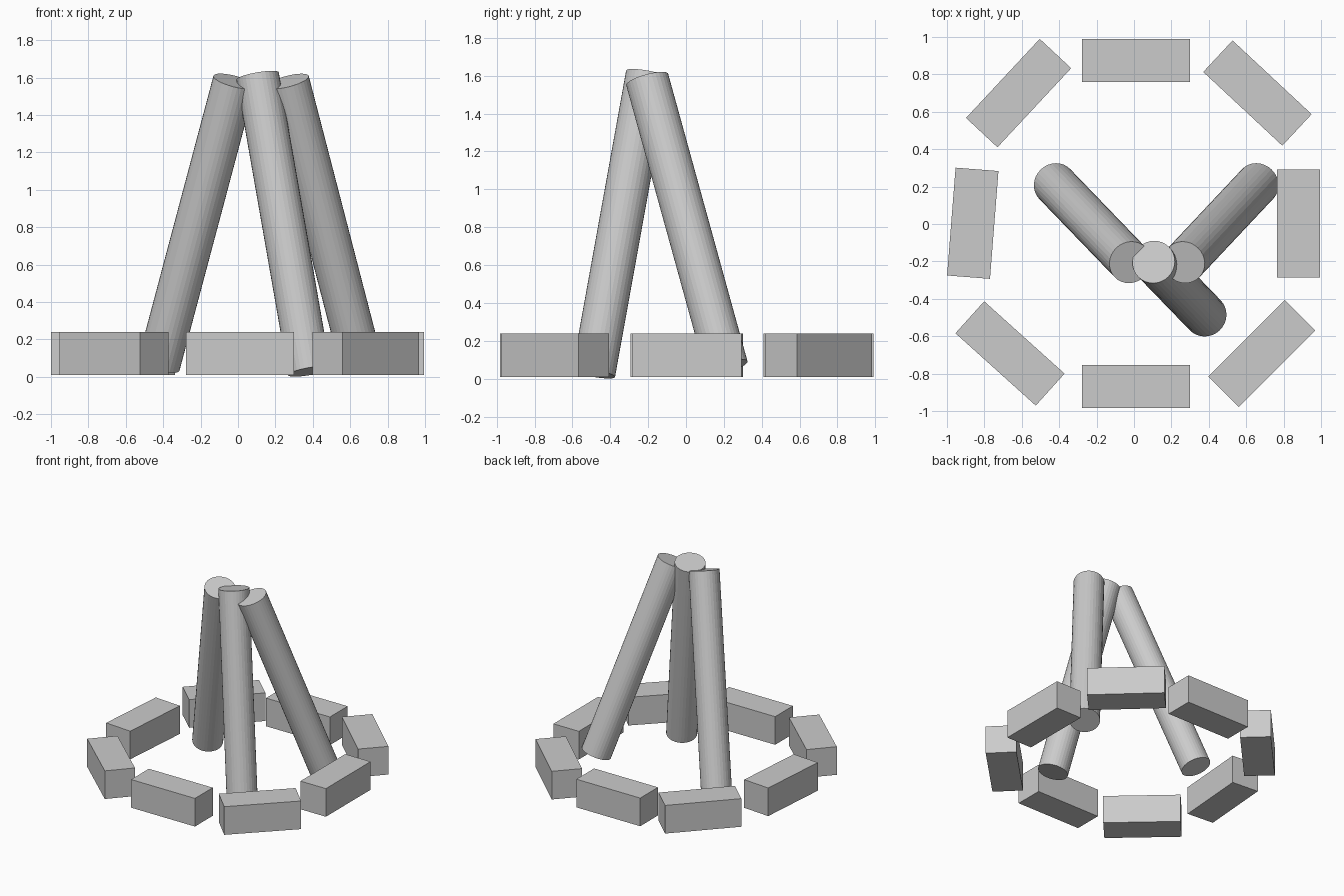
import bpy
from math import radians
from mathutils import Vector

if "Cube" in bpy.data.objects:
    bpy.data.objects.remove(bpy.data.objects["Cube"])


def stone(name, x, y, angle):
    bpy.ops.mesh.primitive_cube_add(size=1, location=(x, y, 0.124),
                                    rotation=(0, 0, radians(angle)))
    ob = bpy.context.object
    ob.name = name
    ob.scale = (0.578, 0.23, 0.23)


def log(name, foot, tip, radius=0.115):
    a, b = Vector(foot), Vector(tip)
    axis = b - a
    bpy.ops.mesh.primitive_cylinder_add(vertices=32, radius=radius, depth=axis.length,
                                        location=(a + b) / 2)
    ob = bpy.context.object
    ob.name = name
    ob.rotation_euler = axis.to_track_quat('Z', 'Y').to_euler()


# Ring of stone blocks: centre and heading of the long side
for name, x, y, angle in [
    ("front_stone", 0.01, -0.868, 0),
    ("front_right_stone", 0.683, -0.692, 45),
    ("right_stone", 0.88, 0.003, 90),
    ("back_right_stone", 0.66, 0.70, -43),
    ("back_stone", 0.01, 0.875, 0),
    ("back_left_stone", -0.617, 0.70, 47),
    ("left_stone", -0.862, 0.004, 85.5),
    ("front_left_stone", -0.663, -0.692, -42),
]:
    stone(name, x, y, angle)

# Three leaning logs
log("left_log", (-0.424, 0.214, 0.062), (-0.02, -0.205, 1.58))
log("right_log", (0.661, 0.214, 0.062), (0.267, -0.205, 1.58))
log("front_log", (0.381, -0.488, 0.029), (0.105, -0.203, 1.608))
